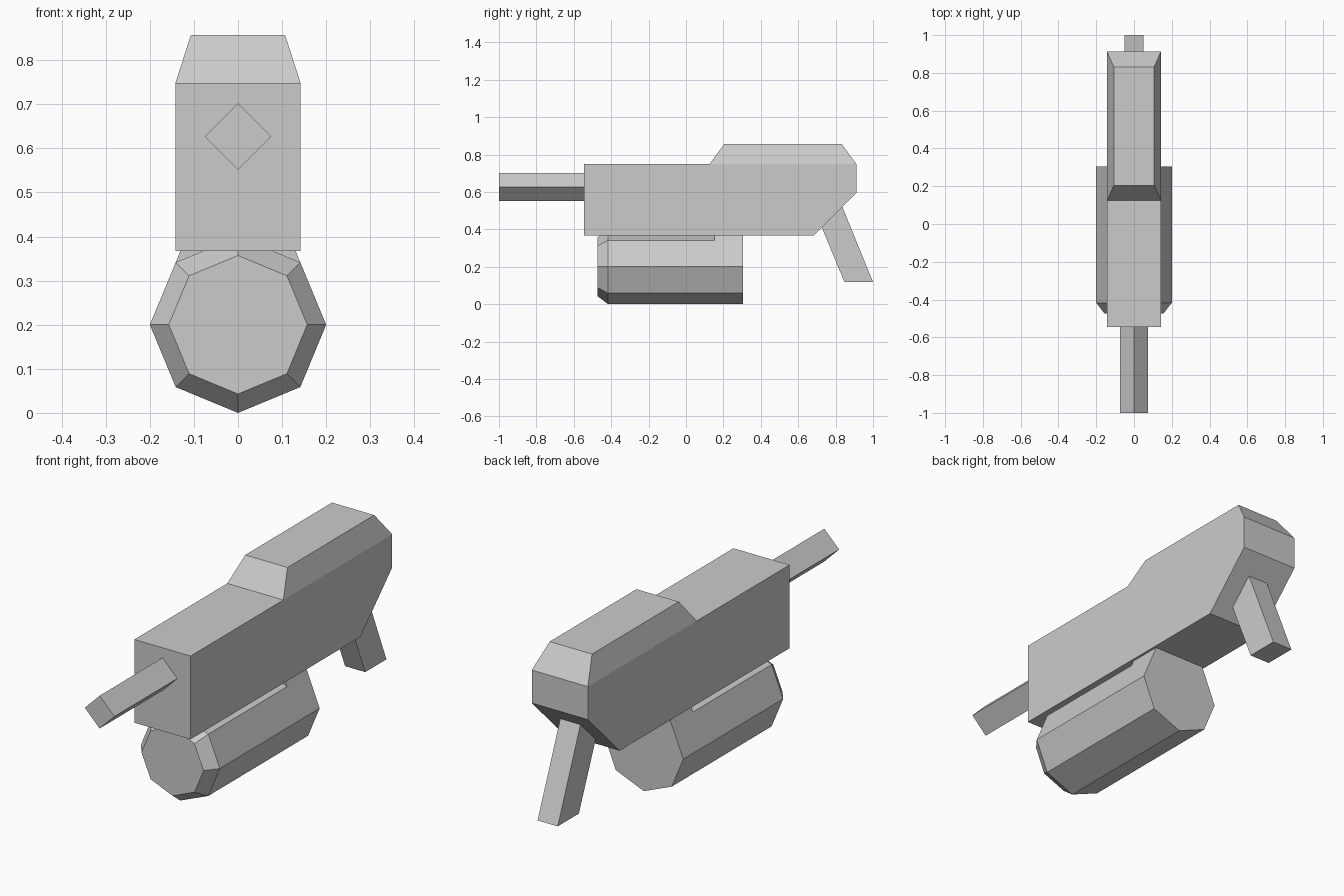
import bpy, bmesh, math

if "Cube" in bpy.data.objects:
    bpy.data.objects.remove(bpy.data.objects["Cube"])

grey = bpy.data.materials.new("plain grey")
grey.diffuse_color = (0.6, 0.6, 0.6, 1)
grey.use_nodes = True
grey.node_tree.nodes["Principled BSDF"].inputs["Base Color"].default_value = grey.diffuse_color


def loft(name, rings):
    """Join equal-sized point rings with side faces and cap both ends."""
    bm = bmesh.new()
    vs = [[bm.verts.new(p) for p in ring] for ring in rings]
    for a, b in zip(vs, vs[1:]):
        for i in range(len(a)):
            j = (i + 1) % len(a)
            bm.faces.new((a[i], a[j], b[j], b[i]))
    bm.faces.new(vs[0])
    bm.faces.new(vs[-1])
    bmesh.ops.recalc_face_normals(bm, faces=bm.faces)
    me = bpy.data.meshes.new(name)
    bm.to_mesh(me)
    bm.free()
    me.materials.append(grey)
    ob = bpy.data.objects.new(name, me)
    bpy.context.collection.objects.link(ob)
    return ob


def side_profile(name, pts, half):
    """Extrude a (y, z) side outline across x."""
    return loft(name, [[(x, y, z) for y, z in pts] for x in (-half, half)])


def circle(r, n, y, zc):
    """Ring of n points around the y axis, first corner pointing up."""
    return [(r * math.sin(2 * math.pi * i / n), y,
             zc + r * math.cos(2 * math.pi * i / n)) for i in range(n)]


# Main body with the tapered rear housing on top, built as one solid
HALF, TOP = 0.142, 0.748
body = side_profile("body", [(-0.546, 0.367), (0.682, 0.367), (0.912, 0.597),
                             (0.912, TOP), (0.125, TOP), (-0.546, TOP)], HALF)
bm = bmesh.new()
bm.from_mesh(body.data)


def corner(x, y):
    return min(bm.verts, key=lambda v: (v.co.x - x) ** 2 + (v.co.y - y) ** 2
               + (v.co.z - TOP) ** 2)


base = [corner(x, y) for x, y in ((-HALF, 0.125), (HALF, 0.125),
                                  (HALF, 0.912), (-HALF, 0.912))]
# Split the top so that only its rear part rises
top_face = next(f for f in bm.faces if base[0] in f.verts
                and base[2] in f.verts)
bm.faces.remove(top_face)
roof = [bm.verts.new((x, y, 0.857)) for x, y in
        ((-0.107, 0.205), (0.107, 0.205), (0.107, 0.832), (-0.107, 0.832))]
for i in range(4):
    j = (i + 1) % 4
    bm.faces.new((base[i], base[j], roof[j], roof[i]))
bm.faces.new(roof)
bmesh.ops.recalc_face_normals(bm, faces=bm.faces)
bm.to_mesh(body.data)
bm.free()

# Square barrel standing on its corner
loft("barrel", [circle(0.075, 4, y, 0.627) for y in (-1.0, -0.54)])

# Eight-sided drum with a bevelled front
loft("drum", [circle(0.157, 8, -0.473, 0.2), circle(0.2, 8, -0.417, 0.2),
              circle(0.2, 8, 0.305, 0.2)])

# Mount filling the gap between drum and body at the rear
loft("drum_mount", [[(-0.1414, y, 0.3414), (0.1414, y, 0.3414),
                     (0.1305, y, 0.368), (-0.1305, y, 0.368)]
                    for y in (0.152, 0.305)])

# Slanted rear grip
side_profile("grip", [(0.847, 0.118), (1.0, 0.118), (0.832, 0.53),
                      (0.722, 0.42)], 0.051)
